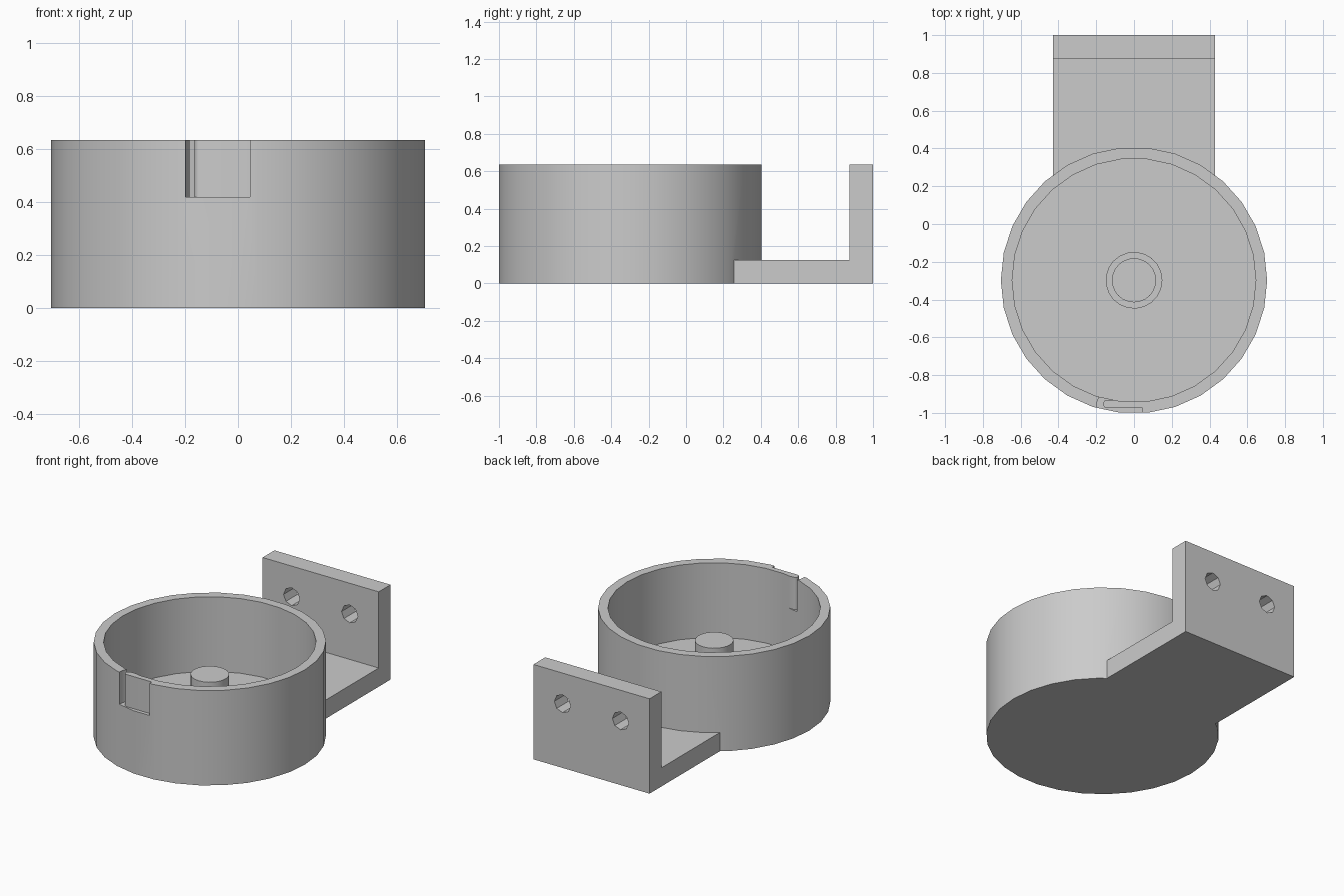
import bpy, bmesh, math
from mathutils import Matrix

if "Cube" in bpy.data.objects:
    bpy.data.objects.remove(bpy.data.objects["Cube"])

grey = bpy.data.materials.new("plain grey")
grey.use_nodes = True
grey.diffuse_color = (0.6, 0.6, 0.6, 1)
grey.node_tree.nodes["Principled BSDF"].inputs["Base Color"].default_value = (0.6, 0.6, 0.6, 1)

CY = -0.298      # centre of the cup in y
HEIGHT = 0.635
FLOOR = 0.135


def prism(name, outline, low, high, matrix=Matrix()):
    """Extrude a closed 2D outline from low to high, then place it."""
    bm = bmesh.new()
    face = bm.faces.new([bm.verts.new((a, b, low)) for a, b in outline])
    top = bmesh.ops.extrude_face_region(bm, geom=[face])["geom"]
    verts = [v for v in top if isinstance(v, bmesh.types.BMVert)]
    bmesh.ops.translate(bm, verts=verts, vec=(0, 0, high - low))
    bm.transform(matrix)
    bmesh.ops.recalc_face_normals(bm, faces=bm.faces)
    mesh = bpy.data.meshes.new(name)
    bm.to_mesh(mesh)
    bm.free()
    mesh.materials.append(grey)
    obj = bpy.data.objects.new(name, mesh)
    bpy.context.collection.objects.link(obj)
    return obj


def circle(radius, sides, x=0, y=0):
    return [(x + radius * math.cos(math.tau * i / sides),
             y + radius * math.sin(math.tau * i / sides)) for i in range(sides)]


def combine(target, other, operation):
    """Apply a boolean and drop the helper."""
    mod = target.modifiers.new("boolean", "BOOLEAN")
    mod.operation, mod.solver, mod.object = operation, "EXACT", other
    bpy.ops.object.select_all(action="DESELECT")
    bpy.context.view_layer.objects.active = target
    target.select_set(True)
    bpy.ops.object.modifier_apply(modifier=mod.name)
    bpy.data.objects.remove(other)


# Mounting bracket: L profile pushed along x, with two screw holes
along_x = Matrix(((0, 0, 1, 0), (1, 0, 0, 0), (0, 1, 0, 0), (0, 0, 0, 1)))
profile = [(0.2, 0), (1, 0), (1, HEIGHT), (0.875, HEIGHT), (0.875, 0.125), (0.2, 0.125)]
bracket = prism("mounting_bracket", profile, -0.43, 0.43, along_x)
along_y = Matrix.Rotation(math.radians(90), 4, "X")
for x in (-0.215, 0.215):
    hole = prism("screw_hole", circle(0.06, 8, x, 0.43), -1.1, -0.8, along_y)
    combine(bracket, hole, "DIFFERENCE")

# Round cup joined to the bracket, then hollowed
cup = prism("round_cup", circle(0.705, 30, 0, CY), 0, HEIGHT)
combine(cup, bracket, "UNION")
cavity = prism("cavity", circle(0.645, 30, 0, CY), FLOOR, 1)
combine(cup, cavity, "DIFFERENCE")

# Exit slot in the front wall, leaving a thin round-ended tongue
tip = [(-0.142 - 0.022 * math.sin(a), -0.953 - 0.022 * math.cos(a))
       for a in (math.pi * i / 8 for i in range(9))]
slot = [(0.045, -1.1), (0.045, -0.975)] + tip + [
    (-0.09, -0.931), (-0.09, -0.89), (-0.17, -0.89), (-0.185, -0.918),
    (-0.195, -0.94), (-0.198, -0.97), (-0.198, -1.1)]
combine(cup, prism("exit_slot", slot, 0.42, 1), "DIFFERENCE")

# Centre post standing on a low shoulder
shoulder = prism("post_shoulder", circle(0.15, 21, 0, CY), FLOOR - 0.03, 0.17)
post = prism("centre_post", circle(0.117, 24, 0, CY), FLOOR - 0.03, 0.417)

for obj in (cup, shoulder, post):
    bpy.ops.object.select_all(action="DESELECT")
    bpy.context.view_layer.objects.active = obj
    obj.select_set(True)
    bpy.ops.object.shade_smooth_by_angle(angle=math.radians(30))
